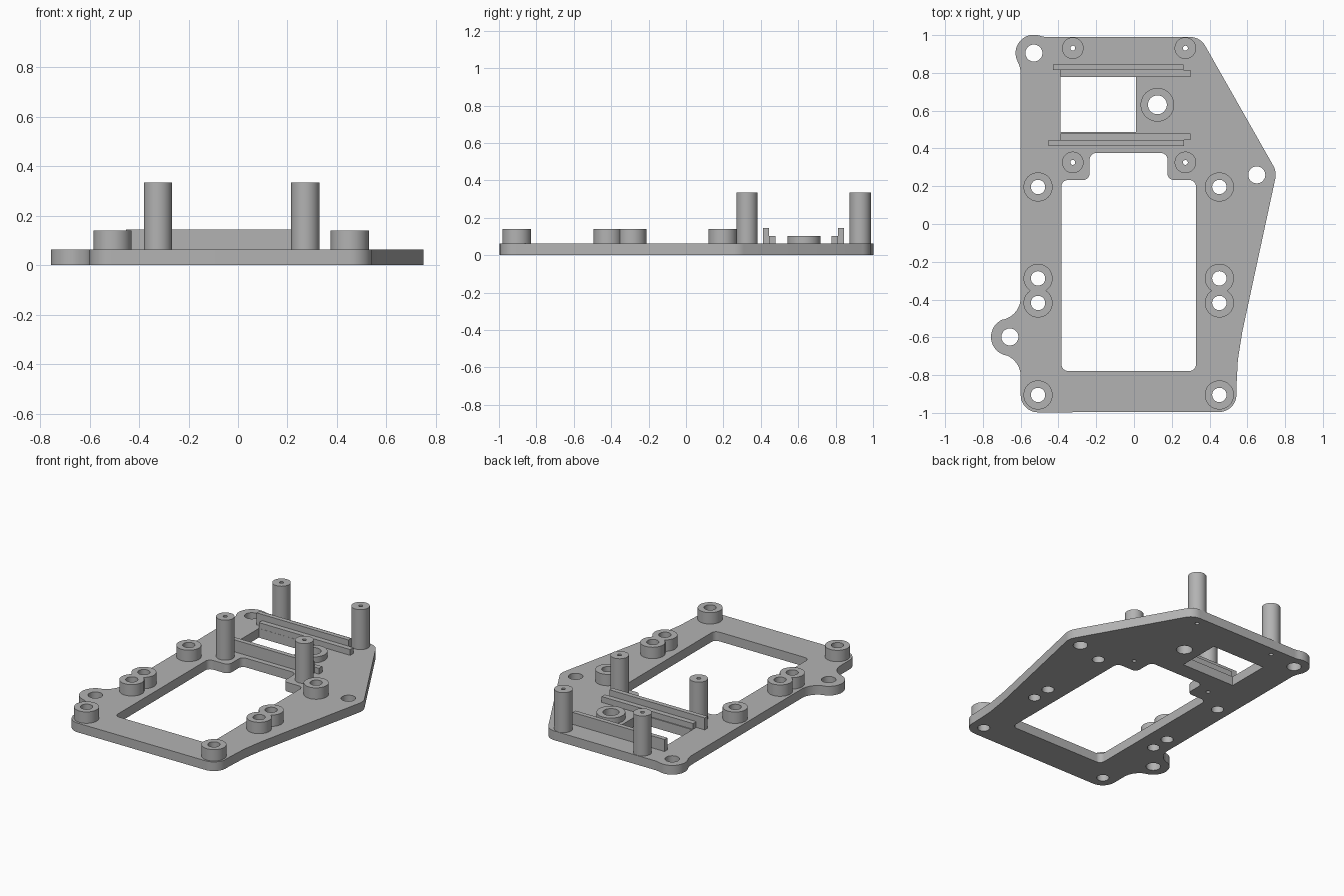
import bpy
import bmesh
from math import cos, sin, radians, ceil, hypot

cube = bpy.data.objects.get("Cube")
if cube:
    bpy.data.objects.remove(cube, do_unlink=True)

grey = bpy.data.materials.new("plain grey")
grey.use_nodes = True
colour = (0.45, 0.45, 0.45, 1)
grey.diffuse_color = colour
grey.node_tree.nodes["Principled BSDF"].inputs["Base Color"].default_value = colour

PLATE = 0.0625


def chain(arcs):
    """Join arcs (x, y, radius, start, end) by straight lines into one loop."""
    pts = []
    for x, y, r, a, b in arcs:
        n = max(2, ceil(abs(b - a) / 7.5))
        for i in range(n + 1):
            t = radians(a + (b - a) * i / n)
            p = (x + r * cos(t), y + r * sin(t))
            if not pts or hypot(p[0] - pts[-1][0], p[1] - pts[-1][1]) > 0.002:
                pts.append(p)
    if hypot(pts[0][0] - pts[-1][0], pts[0][1] - pts[-1][1]) < 0.002:
        pts.pop()
    return pts


def circle(x, y, r):
    return chain([(x, y, r, 0, 360)])


def rect(x0, x1, y0, y1):
    return [(x0, y0), (x1, y0), (x1, y1), (x0, y1)]


def extrude(name, loops, z0, z1):
    """Solid between two heights; inner loops become holes."""
    cu = bpy.data.curves.new(name, 'CURVE')
    cu.dimensions = '2D'
    cu.fill_mode = 'BOTH'
    cu.extrude = (z1 - z0) / 2
    for loop in loops:
        sp = cu.splines.new('POLY')
        sp.points.add(len(loop) - 1)
        for point, (x, y) in zip(sp.points, loop):
            point.co = (x, y, 0, 1)
        sp.use_cyclic_u = True
    tmp = bpy.data.objects.new(name + "_profile", cu)
    bpy.context.collection.objects.link(tmp)
    dg = bpy.context.evaluated_depsgraph_get()
    me = bpy.data.meshes.new_from_object(tmp.evaluated_get(dg))
    bpy.data.objects.remove(tmp, do_unlink=True)
    bpy.data.curves.remove(cu)

    bm = bmesh.new()
    bm.from_mesh(me)
    bmesh.ops.translate(bm, verts=bm.verts, vec=(0, 0, (z0 + z1) / 2))
    bmesh.ops.remove_doubles(bm, verts=bm.verts, dist=0.0001)
    bmesh.ops.recalc_face_normals(bm, faces=bm.faces)
    bm.to_mesh(me)
    bm.free()
    me.name = name
    me.materials.clear()
    me.materials.append(grey)
    ob = bpy.data.objects.new(name, me)
    bpy.context.collection.objects.link(ob)
    bpy.ops.object.select_all(action='DESELECT')
    ob.select_set(True)
    bpy.context.view_layer.objects.active = ob
    bpy.ops.object.shade_smooth_by_angle(angle=radians(30))
    return ob


# Feature positions
sides = {"right": -0.508, "left": 0.452}
boss_rows = {"front": -0.905, "rear": 0.196}
pair_rows = (-0.418, -0.288)
pillar_x = {"right": -0.324, "left": 0.272}
pillar_y = {"middle": 0.326, "back": 0.931}
BOSS_R, BOSS_HOLE = 0.077, 0.038
PILLAR_R, PILLAR_HOLE = 0.057, 0.013
ring = (0.124, 0.631)
lug_holes = [(-0.53, 0.905), (-0.657, -0.598), (0.65, 0.26)]

# Plate outline, counter-clockwise from the front right corner
outline = chain([
    (-0.508, -0.905, 0.092, 180, 270),
    (0.452, -0.905, 0.09, 270, 360),
    (1.992, -0.87, 1.45, 180, 168),
    (0.65, 0.26, 0.1, -12, 29.6),
    (0.298, 0.90, 0.09, 29.6, 90),
    (-0.462, 1.09, 0.1, 270, 249.8),
    (-0.53, 0.905, 0.097, 69.8, 207),
    (-0.75, 0.793, 0.15, 27, 0),
    (-0.719, -0.39, 0.119, 0, -73.4),
    (-0.657, -0.598, 0.1, 106.6, 253.4),
    (-0.719, -0.806, 0.119, 73.4, 0),
])

# Stepped main opening with rounded corners
f = 0.035
x0, x1, y0, y1 = -0.384, 0.328, -0.778, 0.233
n0, n1, ny = -0.235, 0.177, 0.376
opening = chain([
    (x0 + f, y0 + f, f, 180, 270), (x1 - f, y0 + f, f, 270, 360),
    (x1 - f, y1 - f, f, 0, 90), (n1 + f, y1 + f, f, 270, 180),
    (n1 - f, ny - f, f, 0, 90), (n0 + f, ny - f, f, 90, 180),
    (n0 - f, y1 + f, f, 0, -90), (x0 + f, y1 - f, f, 90, 180),
])
window = rect(-0.388, 0.01, 0.486, 0.778)

holes = [circle(x, y, 0.045) for x, y in lug_holes]
holes += [circle(x, y, BOSS_HOLE) for x in sides.values()
          for y in (*boss_rows.values(), *pair_rows)]
holes += [circle(x, y, PILLAR_HOLE) for x in pillar_x.values() for y in pillar_y.values()]
holes.append(circle(*ring, 0.05))
extrude("base_plate", [outline, opening, window] + holes, 0, PLATE)

# Mounting bosses, single and merged in pairs
for side, x in sides.items():
    for row, y in boss_rows.items():
        extrude(f"{row}_{side}_boss", [circle(x, y, BOSS_R), circle(x, y, BOSS_HOLE)],
                PLATE, 0.14)
    low, high = pair_rows
    eight = chain([(x, high, BOSS_R, -57.6, 237.6), (x, low, BOSS_R, 122.4, 417.6)])
    extrude(f"{side}_double_boss", [eight] + [circle(x, y, BOSS_HOLE) for y in pair_rows],
            PLATE, 0.14)

# Tall pillars with pilot holes
for side, x in pillar_x.items():
    for row, y in pillar_y.items():
        extrude(f"{row}_{side}_pillar", [circle(x, y, PILLAR_R), circle(x, y, PILLAR_HOLE)],
                PLATE, 0.335)

# Low ring beside the window
extrude("ring_boss", [circle(*ring, 0.089), circle(*ring, 0.05)], PLATE, 0.102)

# Stepped rails either side of the window
extrude("back_rail_wall", [rect(-0.43, 0.263, 0.814, 0.845)], PLATE, 0.144)
extrude("back_rail_step", [rect(-0.388, 0.30, 0.779, 0.814)], PLATE, 0.102)
extrude("front_rail_wall", [rect(-0.452, 0.265, 0.412, 0.444)], PLATE, 0.144)
extrude("front_rail_step", [rect(-0.388, 0.30, 0.444, 0.479)], PLATE, 0.102)
